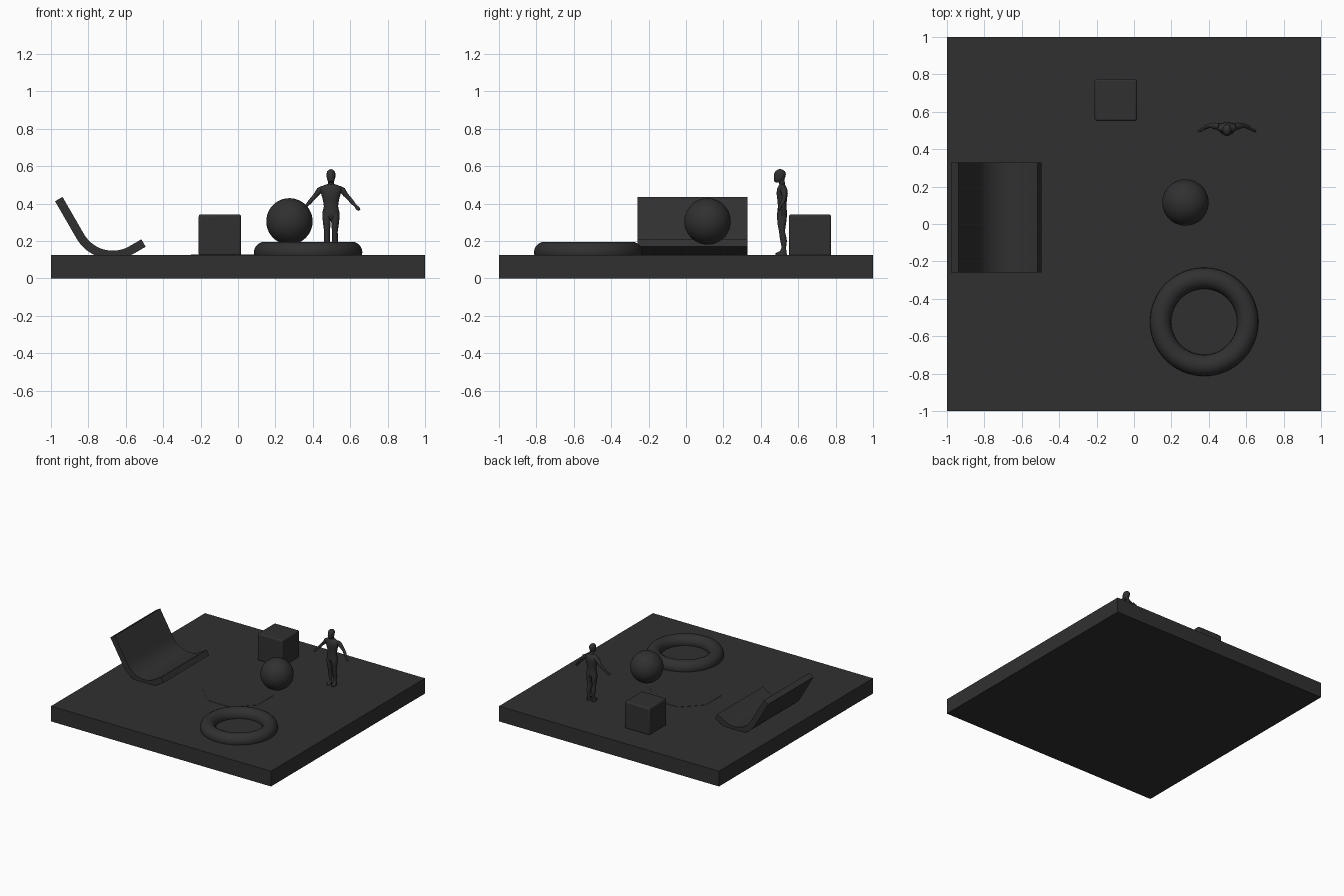
import bpy, bmesh, math
from mathutils import Vector

cube = bpy.data.objects.get("Cube")
if cube:
    bpy.data.objects.remove(cube, do_unlink=True)

charcoal = bpy.data.materials.new("charcoal")
charcoal.use_nodes = True
charcoal.diffuse_color = (0.03, 0.03, 0.03, 1)
charcoal.node_tree.nodes["Principled BSDF"].inputs["Base Color"].default_value = (0.03, 0.03, 0.03, 1)


def finish(name, smooth=False):
    """Name and colour the active object, with optional smooth shading."""
    ob = bpy.context.object
    ob.name = name
    ob.data.materials.clear()
    ob.data.materials.append(charcoal)
    if smooth:
        bpy.ops.object.shade_smooth_by_angle(angle=math.radians(40))
    return ob


def box(name, low, high):
    low, high = Vector(low), Vector(high)
    bpy.ops.mesh.primitive_cube_add(size=1, location=(low + high) / 2)
    bpy.context.object.scale = high - low
    bpy.ops.object.transform_apply(location=False, rotation=False)
    return finish(name)


def skin_rings(name, rings, closed_ends=True, smooth=True):
    """Bridge equal rings of points into one closed solid."""
    bm = bmesh.new()
    loops = [[bm.verts.new(p) for p in ring] for ring in rings]
    n = len(loops[0])
    for a, b in zip(loops, loops[1:]):
        for i in range(n):
            j = (i + 1) % n
            bm.faces.new((a[i], a[j], b[j], b[i]))
    bm.faces.new(loops[0])
    bm.faces.new(loops[-1])
    bmesh.ops.recalc_face_normals(bm, faces=bm.faces)
    mesh = bpy.data.meshes.new(name)
    bm.to_mesh(mesh)
    bm.free()
    ob = bpy.data.objects.new(name, mesh)
    bpy.context.collection.objects.link(ob)
    bpy.ops.object.select_all(action="DESELECT")
    ob.select_set(True)
    bpy.context.view_layer.objects.active = ob
    return finish(name, smooth)


def limb(name, stations, level=True, sides=14):
    """Loft ellipses given as (x, y, z, half width, half depth)."""
    centres = [Vector(s[:3]) for s in stations]
    rings = []
    for k, (c, s) in enumerate(zip(centres, stations)):
        t = Vector((0, 0, 1))
        if not level:
            t = (centres[min(k + 1, len(centres) - 1)] - centres[max(k - 1, 0)]).normalized()
        side = Vector((0, 1, 0)).cross(t).normalized()
        front = t.cross(side)
        angles = [math.tau * i / sides for i in range(sides)]
        rings.append([c + side * s[3] * math.cos(a) + front * s[4] * math.sin(a) for a in angles])
    return skin_rings(name, rings)


# Floor slab with octagonal centre panel
FLOOR = 0.125
box("floor_slab", (-1, -1, 0), (1, 1, FLOOR))
bpy.ops.mesh.primitive_cylinder_add(vertices=8, radius=0.25 / math.cos(math.pi / 8), depth=0.004,
                                    location=(0, 0, FLOOR), rotation=(0, 0, math.pi / 8))
finish("octagon_panel")

# Rounded block
block = box("block", (-0.21, 0.55, FLOOR - 0.005), (0.016, 0.776, 0.343))
bevel = block.modifiers.new("rounded_edges", "BEVEL")
bevel.width = 0.012
bevel.segments = 3
bpy.ops.object.shade_smooth_by_angle(angle=math.radians(40))

# Ball and ring
bpy.ops.mesh.primitive_uv_sphere_add(segments=48, ring_count=24, radius=0.124, location=(0.275, 0.115, 0.305))
finish("ball", True)
bpy.ops.mesh.primitive_torus_add(major_radius=0.233, minor_radius=0.057, major_segments=64,
                                 minor_segments=20, location=(0.375, -0.523, 0.139))
finish("ring", True)

# Curved ramp: an arc with a straight run at each end, given thickness
RADIUS, HALF = 0.2, 0.023
path = []
for i in range(13):
    a = math.radians(-60 + 90 * i / 12)
    path.append((Vector((-0.67 + RADIUS * math.sin(a), 0, 0.125 + RADIUS * (1 - math.cos(a)))), a))
along = lambda a: Vector((math.cos(a), 0, math.sin(a)))
path.insert(0, (path[0][0] - along(path[0][1]) * 0.23, path[0][1]))
path.append((path[-1][0] + along(path[-1][1]) * 0.075, path[-1][1]))
sections = []
for p, a in path:
    up = Vector((-math.sin(a), 0, math.cos(a))) * HALF
    front, back = Vector((0, -0.26, 0)), Vector((0, 0.33, 0))
    sections.append([p + up + front, p + up + back, p - up + back, p - up + front])
skin_rings("curved_ramp", sections)

# Standing figure: body, then mirrored limbs
MID = 0.497
limb("torso", [(MID, 0.514, z, w, d) for z, w, d in (
    (0.315, 0.022, 0.018), (0.33, 0.046, 0.027), (0.35, 0.046, 0.027), (0.385, 0.038, 0.023),
    (0.42, 0.043, 0.026), (0.455, 0.053, 0.031), (0.48, 0.06, 0.027), (0.495, 0.045, 0.02),
    (0.505, 0.018, 0.014))])
limb("neck", [(MID, 0.516, 0.495, 0.016, 0.016), (MID, 0.51, 0.53, 0.015, 0.016)])
limb("head", [(MID, y, z, w, d) for y, z, w, d in (
    (0.495, 0.512, 0.008, 0.014), (0.496, 0.52, 0.017, 0.026), (0.5, 0.54, 0.023, 0.031),
    (0.503, 0.56, 0.024, 0.032), (0.503, 0.573, 0.02, 0.026), (0.503, 0.581, 0.011, 0.014),
    (0.503, 0.584, 0.003, 0.004))])
for label, s in (("left", 1), ("right", -1)):
    limb(label + "_arm", [(MID + s * x, y, z, w, d) for x, y, z, w, d in (
        (0.04, 0.522, 0.484, 0.014, 0.016), (0.062, 0.524, 0.47, 0.017, 0.018),
        (0.08, 0.526, 0.446, 0.013, 0.014), (0.098, 0.524, 0.427, 0.011, 0.011),
        (0.112, 0.518, 0.41, 0.011, 0.011), (0.132, 0.506, 0.387, 0.007, 0.007),
        (0.142, 0.5, 0.377, 0.011, 0.009), (0.152, 0.496, 0.366, 0.007, 0.006))], level=False)
    limb(label + "_leg", [(MID + s * x, y, z, w, d) for x, y, z, w, d in (
        (0.022, 0.51, FLOOR, 0.014, 0.032), (0.022, 0.508, 0.134, 0.014, 0.031),
        (0.021, 0.52, 0.147, 0.011, 0.017), (0.021, 0.523, 0.165, 0.01, 0.012),
        (0.021, 0.522, 0.2, 0.016, 0.018), (0.021, 0.518, 0.225, 0.016, 0.018),
        (0.021, 0.513, 0.25, 0.015, 0.016), (0.022, 0.512, 0.29, 0.02, 0.023),
        (0.023, 0.513, 0.33, 0.023, 0.027), (0.022, 0.513, 0.345, 0.02, 0.024))])
